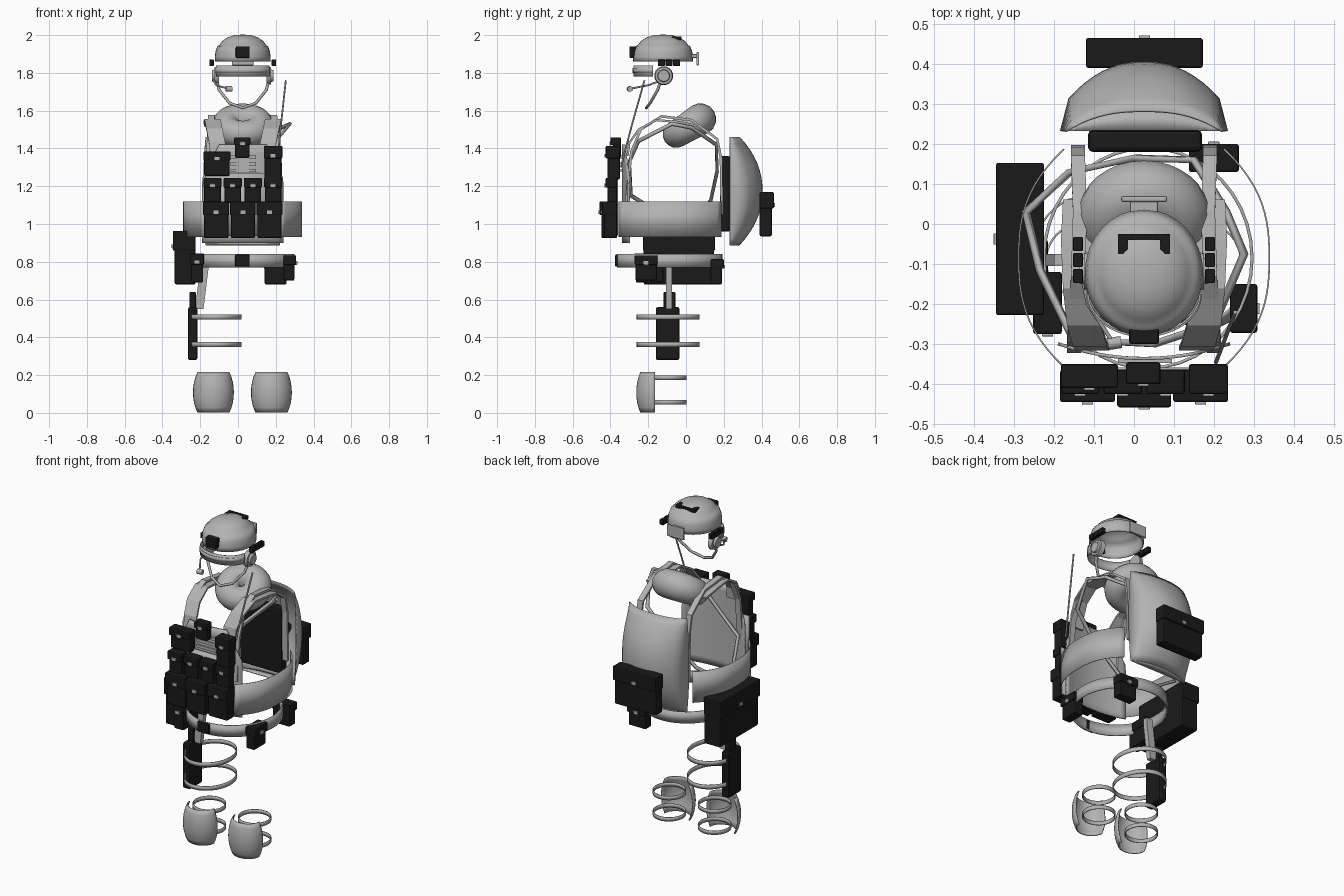
import bpy, bmesh, math
from mathutils import Vector

if "Cube" in bpy.data.objects:
    bpy.data.objects.remove(bpy.data.objects["Cube"])

CX = 0.025  # wearer's centre line


def material(name, v):
    m = bpy.data.materials.new(name)
    m.diffuse_color = (v, v, v, 1)
    m.use_nodes = True
    m.node_tree.nodes["Principled BSDF"].inputs["Base Color"].default_value = m.diffuse_color
    return m


GREY = material("grey_fabric", 0.45)
BLACK = material("black_nylon", 0.01)


def finish(name, bm, mat, smooth=False, thick=0, bevel=0):
    me = bpy.data.meshes.new(name)
    bmesh.ops.recalc_face_normals(bm, faces=bm.faces)
    bm.to_mesh(me)
    bm.free()
    me.materials.append(mat)
    ob = bpy.data.objects.new(name, me)
    bpy.context.collection.objects.link(ob)
    if smooth:
        for p in me.polygons:
            p.use_smooth = True
    if thick:
        s = ob.modifiers.new("thickness", 'SOLIDIFY')
        s.thickness, s.offset = thick, 0
    if bevel:
        b = ob.modifiers.new("bevel", 'BEVEL')
        b.width, b.segments = bevel, 2
    return ob


def box(name, x, y, z, mat=BLACK, bevel=0.005):
    bm = bmesh.new()
    bmesh.ops.create_cube(bm, size=1)
    for v in bm.verts:
        v.co = [(a + b) / 2 + c * (b - a) for (a, b), c in zip((x, y, z), v.co)]
    return finish(name, bm, mat, bevel=bevel)


def sheet(name, f, nu, nv, mat=GREY, thick=0.006, smooth=True):
    """Surface f(u, v) over the unit square."""
    bm = bmesh.new()
    g = [[bm.verts.new(f(i / nu, j / nv)) for j in range(nv + 1)] for i in range(nu + 1)]
    for i in range(nu):
        for j in range(nv):
            bm.faces.new((g[i][j], g[i + 1][j], g[i + 1][j + 1], g[i][j + 1]))
    bmesh.ops.remove_doubles(bm, verts=bm.verts, dist=1e-5)
    return finish(name, bm, mat, smooth, thick)


def band(name, cx, cy, rx, ry, z0, z1, a0=0, a1=360, thick=0.005):
    def f(u, v):
        a = math.radians(a0 + (a1 - a0) * u)
        return (cx + rx * math.cos(a), cy + ry * math.sin(a), z0 + (z1 - z0) * v)
    return sheet(name, f, 40, 1, GREY, thick)


def ribbon(name, pts, width, thick=0.01):
    n = len(pts) - 1
    return sheet(name, lambda u, v: Vector(pts[round(u * n)]) + Vector(((v - .5) * width, 0, 0)),
                 n, 1, GREY, thick, False)


def tube(name, pts, r, mat=GREY, cyclic=False, sides=2):
    cu = bpy.data.curves.new(name, 'CURVE')
    cu.dimensions = '3D'
    cu.bevel_depth, cu.bevel_resolution, cu.use_fill_caps = r, sides, True
    s = cu.splines.new('POLY')
    s.points.add(len(pts) - 1)
    for p, q in zip(s.points, pts):
        p.co = (*q, 1)
    s.use_cyclic_u = cyclic
    cu.materials.append(mat)
    ob = bpy.data.objects.new(name, cu)
    bpy.context.collection.objects.link(ob)


def pouch(name, x, y, z, axis, sign):
    """Body, overhanging flap and a grey buckle on the outward face."""
    r = [list(x), list(y), list(z)]
    side, o = 1 - axis, (1 if sign > 0 else 0)
    body = [list(k) for k in r]
    body[axis][o] -= sign * 0.01
    body[side] = [body[side][0] + 0.004, body[side][1] - 0.004]
    box(name + "_body", *body, bevel=0.008)
    flap = [list(k) for k in r]
    flap[2] = [z[1] - 0.36 * (z[1] - z[0]), z[1] + 0.004]
    box(name + "_flap", *flap, bevel=0.006)
    b = [list(k) for k in r]
    m, zc, face = sum(r[side]) / 2, z[1] - 0.28 * (z[1] - z[0]), r[axis][o]
    b[side] = [m - 0.014, m + 0.014]
    b[2] = [zc - 0.01, zc + 0.01]
    b[axis] = sorted((face - sign * 0.004, face + sign * 0.006))
    box(name + "_buckle", *b, GREY, 0.002)


# helmet shell, lathed with a step below the crown
PROF = [(1, 0), (1, .025), (.97, .055), (.91, .08), (.85, .083), (.74, .106), (.55, .125), (.3, .137), (0, .14)]
def shell(u, v):
    r, h = PROF[round(v * 8)]
    a = u * math.tau
    return (CX + .145 * r * math.cos(a), -.122 + .156 * r * math.sin(a), 1.86 + h)
sheet("helmet", shell, 32, 8, thick=0.006)
box("night_vision_mount", (-.012, .062), (-.3, -.262), (1.88, 1.94))
box("helmet_patch", (-.04, .09), (-.04, -.025), (1.975, 1.992), bevel=0)
for x in (-.04, .065):
    box("helmet_patch_leg", (x, x + .025), (-.075, -.04), (1.976, 1.992), bevel=0)
box("helmet_rear_pack", (-.032, .083), (.055, .07), (1.84, 1.91), GREY)
box("helmet_rear_link", (-.01, .06), (.02, .06), (1.88, 1.9), GREY)

# visor band
band("visor", CX, -.175, .14, .1, 1.78, 1.84, 180, 360)
band("visor_strap", CX, -.175, .142, .105, 1.8, 1.825, 180, 360)

# headset, side rails and chin strap
for s in (-1, 1):
    for y in (-.13, -.09, -.05):
        x = CX + s * .165
        box("helmet_rail", (x - .012, x + .012), (y - .018, y + .018), (1.837, 1.87), bevel=.003)
    for r, a, b in ((.05, .125, .15), (.033, .15, .163)):
        bm = bmesh.new()
        bmesh.ops.create_cone(bm, cap_ends=True, segments=24, radius1=r, radius2=r * .9, depth=b - a)
        for v in bm.verts:
            v.co = (CX + s * ((a + b) / 2 + v.co.z), -.118 + v.co.x, 1.785 + v.co.y)
        finish("ear_cup", bm, GREY)
tube("chin_strap", [(CX + x, y, z) for x, y, z in (
    (-.14, -.13, 1.77), (-.125, -.15, 1.71), (-.07, -.19, 1.64), (0, -.21, 1.615),
    (.07, -.19, 1.64), (.125, -.15, 1.71), (.14, -.13, 1.77))], .008)
tube("microphone_boom", [(-.13, -.13, 1.76), (-.115, -.2, 1.735), (-.05, -.3, 1.715)], .005)
tube("microphone", [(-.065, -.3, 1.715), (-.032, -.295, 1.715)], .015, sides=3)

# neck scarf, tilted thick ring
def scarf(u, v):
    a, b = u * math.tau, v * math.tau
    w = .078 + .006 * math.sin(a)
    x, y, z = (.088 + w * math.cos(b)) * math.cos(a), (.075 + w * math.cos(b)) * math.sin(a), w * math.sin(b)
    t = math.radians(32)
    return (CX + x, .012 + y * math.cos(t) - z * math.sin(t), 1.515 + y * math.sin(t) + z * math.cos(t))
sheet("neck_scarf", scarf, 32, 16, thick=0)

# plate carrier front panel, tapering to the shoulders
def front(u, v):
    z = .9 + .52 * v
    w = .215 if z < 1.24 else .215 - .09 * (z - 1.24) / .18
    x = (2 * u - 1) * w
    return (CX + x, -.336 + .8 * x * x, z)
sheet("front_panel", front, 14, 12, thick=.008)
sheet("rig_backing", lambda u, v: (CX + (u - .5) * .4, -.362, .94 + .33 * v), 1, 1)
for i in range(3):
    box("webbing", (-.04, .095), (-.347, -.337), (1.275 + i * .035, 1.292 + i * .035), GREY, 0)
box("back_panel", (-.115, .17), (.18, .235), (.96, 1.36), bevel=.012)

# cummerbund sides
for s in (-1, 1):
    def wrap(u, v, s=s):
        t = 2 * u - 1
        return (CX + s * (.2 + .113 * (1 - abs(t) ** 2.6)), -.085 + .272 * t, .93 + .19 * v)
    sheet("cummerbund", wrap, 24, 1, thick=.004)

# shoulder straps and narrow pack straps
for s in (-1, 1):
    ribbon("shoulder_strap", [(CX + s * x, y, z) for x, y, z in (
        (.13, -.31, 1.36), (.135, -.3, 1.43), (.15, -.25, 1.5), (.16, -.16, 1.55),
        (.165, -.04, 1.54), (.16, .06, 1.52))], .085, .012)
    ribbon("pack_strap", [(CX + s * x, y, z) for x, y, z in (
        (.165, .19, 1.05), (.165, .185, 1.35), (.165, .165, 1.45), (.16, .03, 1.55), (.165, -.13, 1.57),
        (.17, -.24, 1.5), (.175, -.29, 1.38), (.175, -.315, 1.12))], .035, .014)

# diagonal sling loop
tube("sling", [(.275, -.075, 1.53), (.2, -.25, 1.44), (.05, -.3, 1.33), (-.15, -.29, 1.15), (-.235, -.115, 1.04),
               (-.27, .03, 1.03), (-.16, .13, 1.12), (0, .165, 1.28), (.15, .16, 1.42), (.23, .03, 1.51)],
     .011, cyclic=True, sides=0)

# chest pouches
for i, (x0, x1) in enumerate(((-.185, -.047), (-.042, .093), (.098, .235))):
    pouch("magazine_pouch", (x0, x1), (-.458 if i == 1 else -.445, -.365), (.925, 1.115), 1, -1)
for i in range(4):
    x = -.183 + i * .107
    pouch("small_pouch", (x, x + .096), (-.425, -.365), (1.11, 1.24), 1, -1)
pouch("admin_pouch", (-.183, -.04), (-.41, -.35), (1.255, 1.38), 1, -1)
pouch("radio_pouch", (.137, .235), (-.425, -.35), (1.235, 1.41), 1, -1)
pouch("chest_switch", (-.02, .066), (-.4, -.345), (1.35, 1.455), 1, -1)
tube("antenna", [(.205, -.345, 1.3), (.228, -.285, 1.53), (.253, -.22, 1.76)], .005)

# backpack shell and pocket
def pack(u, v):
    t, h = 2 * u - 1, 2 * v - 1
    w = .195 + .012 * (1 - h * h)
    bulge = .05 * (1 - abs(t) ** 2.5) + (.055 + .065 * (1 - abs(t) ** 2.2)) * (1 - abs(h) ** 2.2)
    if abs(t) > .999:
        bulge = 0 
    return (CX + t * w, .232 + bulge, 1.175 + .285 * h)
sheet("backpack", pack, 20, 16, thick=.006)
sheet("backpack_base", lambda u, v: (CX + (2 * u - 1) * .195, .232 + v * .05 * (1 - abs(2 * u - 1) ** 2.5), .89),
      20, 1)
pouch("backpack_pocket", (-.12, .172), (.39, .465), (.935, 1.165), 1, 1)

# belt with buckle and pouches
band("belt", .035, -.085, .26, .275, .77, .84, thick=.008)
box("belt_buckle", (-.015, .062), (-.375, -.355), (.775, .838))
pouch("right_pouch", (.24, .308), (-.272, -.15), (.7, .83), 0, 1)
pouch("rear_pouch", (.137, .262), (.13, .2), (.68, .81), 1, 1)
pouch("left_pouch", (-.252, -.18), (-.275, -.12), (.69, .84), 1, -1)
pouch("dump_pouch", (-.345, -.225), (-.228, .153), (.68, .96), 0, -1)

# thigh holster with hanger and leg loops
box("holster", (-.265, -.215), (-.16, -.035), (.28, .56), bevel=.01)
box("holster_grip", (-.258, -.222), (-.12, -.055), (.55, .64), bevel=.008)
ribbon("holster_hanger", [(-.178, -.09, .8), (-.178, -.09, .77), (-.205, -.09, .55)], .045, .03)
for z in (.35, .495):
    band("leg_loop", -.12, -.095, .136, .164, z, z + .026)

# knee pads with two straps each
for x in (-.13, .177):
    def knee(u, v, x=x):
        a = math.radians(180 + 180 * u)
        k = 1 - .22 * abs(2 * v - 1) ** 2.2
        return (x + .105 * k * math.cos(a), -.165 + .095 * k * math.sin(a), .002 + .213 * v)
    sheet("knee_pad", knee, 16, 8, thick=.006)
    for z in (.045, .175):
        band("knee_strap", x, -.092, .09, .092, z, z + .024)
